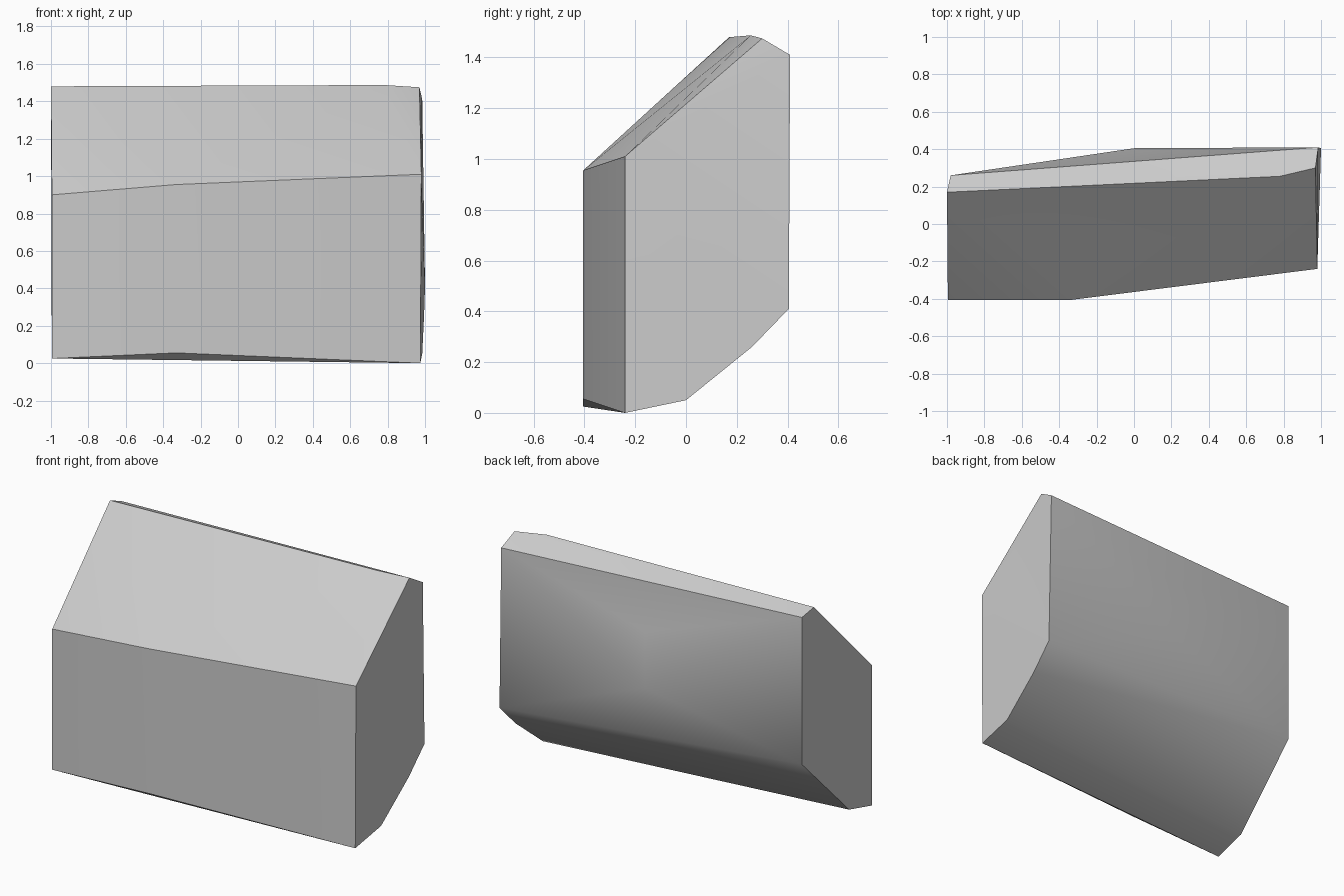
import bpy, bmesh, math

cube = bpy.data.objects.get("Cube")
if cube:
    bpy.data.objects.remove(cube, do_unlink=True)

stone = bpy.data.materials.new("light_grey_stone")
stone.use_nodes = True
GREY = (0.6, 0.6, 0.6, 1.0)
stone.diffuse_color = GREY
stone.node_tree.nodes["Principled BSDF"].inputs["Base Color"].default_value = GREY

# Corners of the two ends
left_end = [
    (0.975, -0.24, 0.0), (0.98, -0.24, 1.01), (0.97, 0.30, 1.475),
    (0.985, 0.41, 1.41), (1.0, 0.405, 0.41), (0.995, 0.26, 0.26),
    (0.985, 0.0, 0.05),
]
right_end = [
    (-0.995, -0.405, 0.025), (-0.995, -0.405, 0.90), (-1.0, 0.17, 1.48),
    (-0.98, 0.26, 1.445), (-0.98, 0.26, 0.53), (-0.99, -0.19, 0.08),
]
# Bends along the front, the ridge and the bulging back
bends = [
    (-0.33, -0.405, 0.055), (-0.33, -0.405, 0.955), (0.78, 0.255, 1.487),
    (0.0, 0.405, 1.15), (0.0, 0.405, 0.80),
]

# Convex block around all the corners
bm = bmesh.new()
for p in left_end + right_end + bends:
    bm.verts.new(p)
bmesh.ops.convex_hull(bm, input=bm.verts)
bmesh.ops.recalc_face_normals(bm, faces=bm.faces)


def rounded_side(face):
    """Back and underside blend softly into each other."""
    n = face.normal
    return abs(n.x) < 0.6 and n.y > 0.2 and n.z < 0.4


for face in bm.faces:
    face.smooth = True
for edge in bm.edges:
    soft = all(rounded_side(f) for f in edge.link_faces)
    limit = 55 if soft else 25
    edge.smooth = edge.calc_face_angle(0) < math.radians(limit)

mesh = bpy.data.meshes.new("stone_block")
bm.to_mesh(mesh)
bm.free()
mesh.materials.append(stone)
block = bpy.data.objects.new("stone_block", mesh)
bpy.context.collection.objects.link(block)
